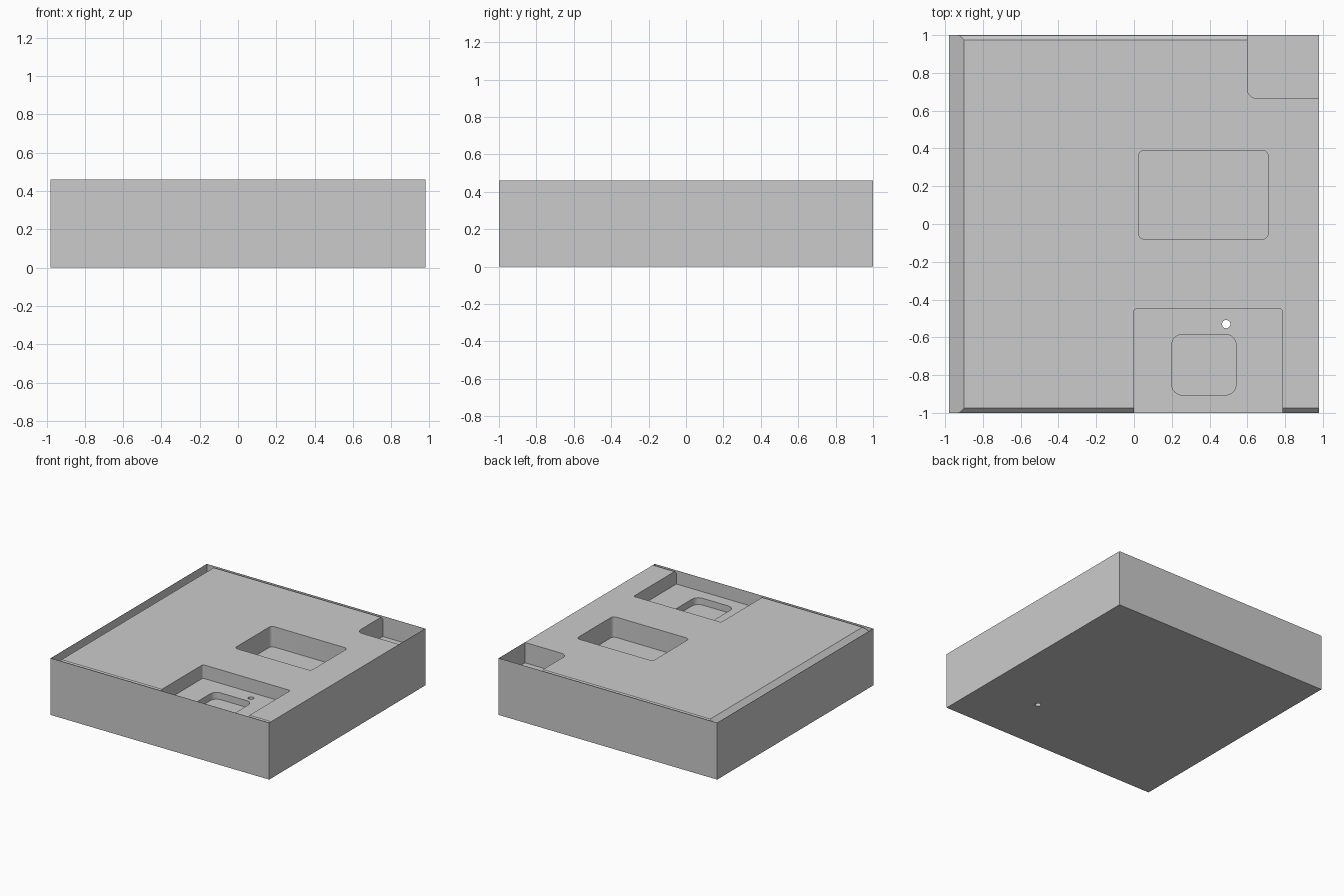
import bpy, bmesh, math

cube = bpy.data.objects.get("Cube")
if cube:
    bpy.data.objects.remove(cube, do_unlink=True)

HALF_X, HALF_Y, TOP = 0.98, 1.0, 0.46
SKIN = 0.002                     # very thin outer skin around the block
IN_X, IN_Y = HALF_X - SKIN, HALF_Y - SKIN
DEEP, SHALLOW = 0.295, 0.35      # pocket floor heights

grey = bpy.data.materials.new("plain_grey")
grey.use_nodes = True
grey.diffuse_color = (0.6, 0.6, 0.6, 1)
grey.node_tree.nodes["Principled BSDF"].inputs["Base Color"].default_value = (0.6, 0.6, 0.6, 1)


def prism(name, outline, offset):
    """Solid made by sweeping a closed outline along an offset."""
    bm = bmesh.new()
    face = bm.faces.new([bm.verts.new(p) for p in outline])
    swept = bmesh.ops.extrude_face_region(bm, geom=[face])["geom"]
    bmesh.ops.translate(bm, vec=offset, verts=[v for v in swept if isinstance(v, bmesh.types.BMVert)])
    bmesh.ops.recalc_face_normals(bm, faces=bm.faces[:])
    mesh = bpy.data.meshes.new(name)
    bm.to_mesh(mesh)
    bm.free()
    mesh.materials.append(grey)
    obj = bpy.data.objects.new(name, mesh)
    bpy.context.collection.objects.link(obj)
    return obj


def rounded(x0, x1, y0, y1, z, radii):
    """Rectangle outline; radii run front-left, front-right, back-right, back-left."""
    corners = [(x0, y0, 1, 1), (x1, y0, -1, 1), (x1, y1, -1, -1), (x0, y1, 1, -1)]
    points = []
    for i, ((x, y, sx, sy), r) in enumerate(zip(corners, radii)):
        steps = 8 if r else 0
        for k in range(steps + 1):
            a = math.pi + i * math.pi / 2 + (k / steps * math.pi / 2 if steps else 0)
            points.append((x + sx * r + r * math.cos(a), y + sy * r + r * math.sin(a), z))
    return points


def pocket(name, x0, x1, y0, y1, floor, radii):
    return prism(name, rounded(x0, x1, y0, y1, floor, radii), (0, 0, 0.6 - floor))


def wedge(inner, wall):
    """Triangle (position, height) falling at 45 degrees from the plate edge to the skin."""
    lift, side = 0.05, math.copysign(1, wall)
    return [(inner - side * lift, TOP + lift), (wall, TOP + lift),
            (wall, TOP - abs(wall - inner))]


# Main block
block = prism("block", rounded(-HALF_X, HALF_X, -HALF_Y, HALF_Y, 0, [0] * 4), (0, 0, TOP))

# Recesses in the top
cutters = [
    pocket("middle_pocket", 0.025, 0.71, -0.08, 0.39, DEEP, [0.03] * 4),
    pocket("corner_notch", 0.60, IN_X, 0.665, IN_Y, DEEP, [0.05, 0, 0, 0]),
    pocket("front_pocket", 0, 0.785, -IN_Y, -0.45, SHALLOW, [0, 0, 0.012, 0.012]),
    pocket("inner_pocket", 0.20, 0.54, -0.905, -0.585, DEEP, [0.055] * 4),
    pocket("drain_hole", 0.466, 0.51, -0.552, -0.508, -0.1, [0.022] * 4),
]

# Sloped edges of the top plate, hidden behind the skin
cutters.append(prism("side_slope", [(p, -IN_Y, h) for p, h in wedge(-0.90, -IN_X)], (0, 2 * IN_Y, 0)))
for side, name in ((-1, "front_slope"), (1, "back_slope")):
    outline = [(-IN_X, p, h) for p, h in wedge(side * 0.975, side * IN_Y)]
    cutters.append(prism(name, outline, (2 * IN_X, 0, 0)))

# Cut everything out of the block
bpy.context.view_layer.objects.active = block
for cutter in cutters:
    cutter.hide_render = True
    mod = block.modifiers.new(cutter.name, "BOOLEAN")
    mod.operation, mod.solver, mod.object = "DIFFERENCE", "EXACT", cutter
    bpy.ops.object.modifier_apply(modifier=mod.name)
    bpy.data.objects.remove(cutter, do_unlink=True)

# Smooth rounded corners, crisp edges elsewhere
bpy.ops.object.select_all(action="DESELECT")
block.select_set(True)
bpy.ops.object.shade_smooth_by_angle(angle=math.radians(30))
